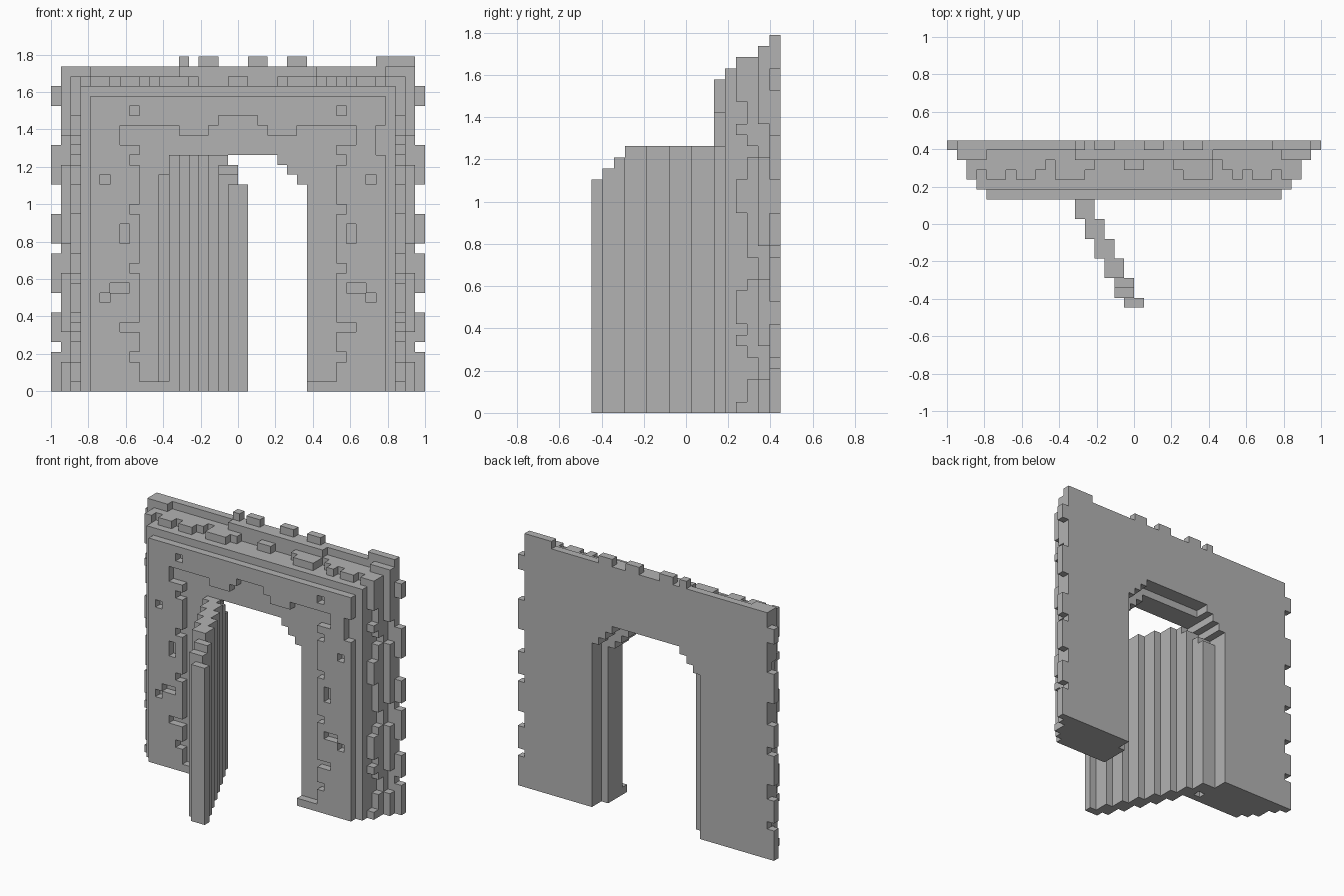
import bpy
import bmesh
from mathutils import Vector

COLUMNS, ROWS, DEPTH = 38, 34, 17
CELL = 2 / COLUMNS
BACK = DEPTH - 1
FRONT = BACK - 5

start_cube = bpy.data.objects.get("Cube")
if start_cube:
    bpy.data.objects.remove(start_cube, do_unlink=True)

stone = bpy.data.materials.new("grey_stone")
stone.use_nodes = True
stone.diffuse_color = (0.45, 0.45, 0.45, 1)
shader = next(n for n in stone.node_tree.nodes if n.type == "BSDF_PRINCIPLED")
shader.inputs["Base Color"].default_value = stone.diffuse_color
shader.inputs["Roughness"].default_value = 0.8


def block(x_range, y_range, z_range):
    """Set of grid cells in a box; each range excludes its end."""
    return {(x, y, z) for x in range(*x_range)
            for y in range(*y_range) for z in range(*z_range)}


def layer(depth, x_range, z_range):
    return block(x_range, (depth, depth + 1), z_range)


def mirrored(cells):
    return cells | {(COLUMNS - 1 - x, y, z) for x, y, z in cells}


def build(name, cells):
    """Skin the outside of a cell set and merge the coplanar faces."""
    bm = bmesh.new()
    corners = {}

    def corner(point):
        key = tuple(point)
        if key not in corners:
            x, y, z = key
            corners[key] = bm.verts.new(((x - COLUMNS / 2) * CELL,
                                         (y - DEPTH / 2) * CELL, z * CELL))
        return corners[key]

    for cell in sorted(cells):
        for axis in range(3):
            u, v = Vector((0, 0, 0)), Vector((0, 0, 0))
            u[(axis + 1) % 3] = 1
            v[(axis + 2) % 3] = 1
            for side in (0, 1):
                neighbour = list(cell)
                neighbour[axis] += 2 * side - 1
                if tuple(neighbour) in cells:
                    continue
                origin = Vector(cell)
                origin[axis] += side
                quad = [origin, origin + u, origin + u + v, origin + v]
                if not side:
                    quad.reverse()
                bm.faces.new([corner([int(c) for c in p]) for p in quad])
    bmesh.ops.dissolve_limit(bm, angle_limit=0.01, verts=bm.verts, edges=bm.edges)
    bmesh.ops.triangulate(bm, faces=[f for f in bm.faces if len(f.verts) > 4])
    mesh = bpy.data.meshes.new(name)
    bm.to_mesh(mesh)
    bm.free()
    mesh.materials.append(stone)
    obj = bpy.data.objects.new(name, mesh)
    bpy.context.collection.objects.link(obj)
    return obj


def opening(depth, left, right, left_rise, right_rise, top):
    """Doorway with stepped upper corners."""
    cells = set()
    for x in range(left, right):
        height = min(top, left_rise + x - left, right_rise + right - 1 - x)
        cells |= layer(depth, (x, x + 1), (0, height))
    return cells


# Wall layers stepping inward towards the front
wall = set()
for depth, inset, height in ((BACK, 1, 33), (BACK - 1, 2, 32), (BACK - 2, 3, 31),
                             (BACK - 3, 3, 31), (BACK - 4, 3, 31), (FRONT, 4, 30)):
    wall |= layer(depth, (inset, COLUMNS - inset), (0, height))

# Broken stones down both edges
edge_stones = (
    (BACK, 0, ((0, 4), (5, 8), (10, 14), (15, 18), (21, 25), (29, 31))),
    (BACK - 1, 1, ((0, 3), (6, 12), (15, 23), (26, 33))),
    (BACK - 2, 2, ((0, 3), (5, 12), (14, 23), (24, 32))),
    (BACK - 3, 2, ((0, 1), (6, 7), (8, 11), (18, 21), (25, 26), (28, 32))),
)
for depth, column, spans in edge_stones:
    for span in spans:
        wall |= mirrored(layer(depth, (column, column + 1), span))

# Broken stones along the top ledges
top_stones = (
    (BACK, 33, ((13, 14), (15, 17), (20, 22), (24, 26), (33, 37))),
    (BACK - 1, 32, ((2, 4), (13, 27), (34, 36))),
    (BACK - 2, 31, ((2, 10), (11, 15), (18, 20), (23, 27), (28, 36))),
    (BACK - 3, 31, ((2, 3), (4, 6), (7, 9), (11, 14), (24, 27),
                    (29, 30), (31, 33), (34, 36))),
)
for depth, row, spans in top_stones:
    for span in spans:
        wall |= layer(depth, span, (row, row + 1))

# Doorway, wider behind than in front
for depth in (BACK, BACK - 1):
    wall -= opening(depth, 11, 27, 22, 22, 25)
for depth in range(FRONT, BACK - 1):
    wall -= opening(depth, 11, 26, 22, 21, 24)
wall |= layer(FRONT, (11, 12), (0, 1))

# Sunken surround of the doorway with a ragged outline
recess = layer(FRONT, (9, 29), (1, 26))
recess |= mirrored(layer(FRONT, (7, 13), (26, 27)))
recess |= layer(FRONT, (16, 22), (26, 27)) | layer(FRONT, (17, 21), (27, 28))
for row in (3, 12, 18, 23):
    recess |= mirrored(layer(FRONT, (8, 9), (row, row + 1)))
for span in ((6, 7), (25, 27)):
    recess |= mirrored(layer(FRONT, (7, 9), span))
recess |= layer(FRONT, (33, 34), (24, 27))

# Small chipped holes in the front face
for columns, rows in (((8, 9), (28, 29)), ((5, 6), (21, 22)), ((7, 8), (15, 17)),
                      ((6, 8), (10, 11)), ((5, 6), (9, 10))):
    recess |= mirrored(layer(FRONT, columns, rows))
wall -= recess

# Open door leaf, swung forward in a staircase of planks
leaf = set()
for depth in range(BACK - 1):
    left = 18 - (depth + 1) // 2
    height = min(24, 21 + depth, 21 + BACK - 2 - depth)
    leaf |= layer(depth, (left, left + 2), (0, height))

build("gate_wall", wall)
build("door_leaf", leaf - wall)
